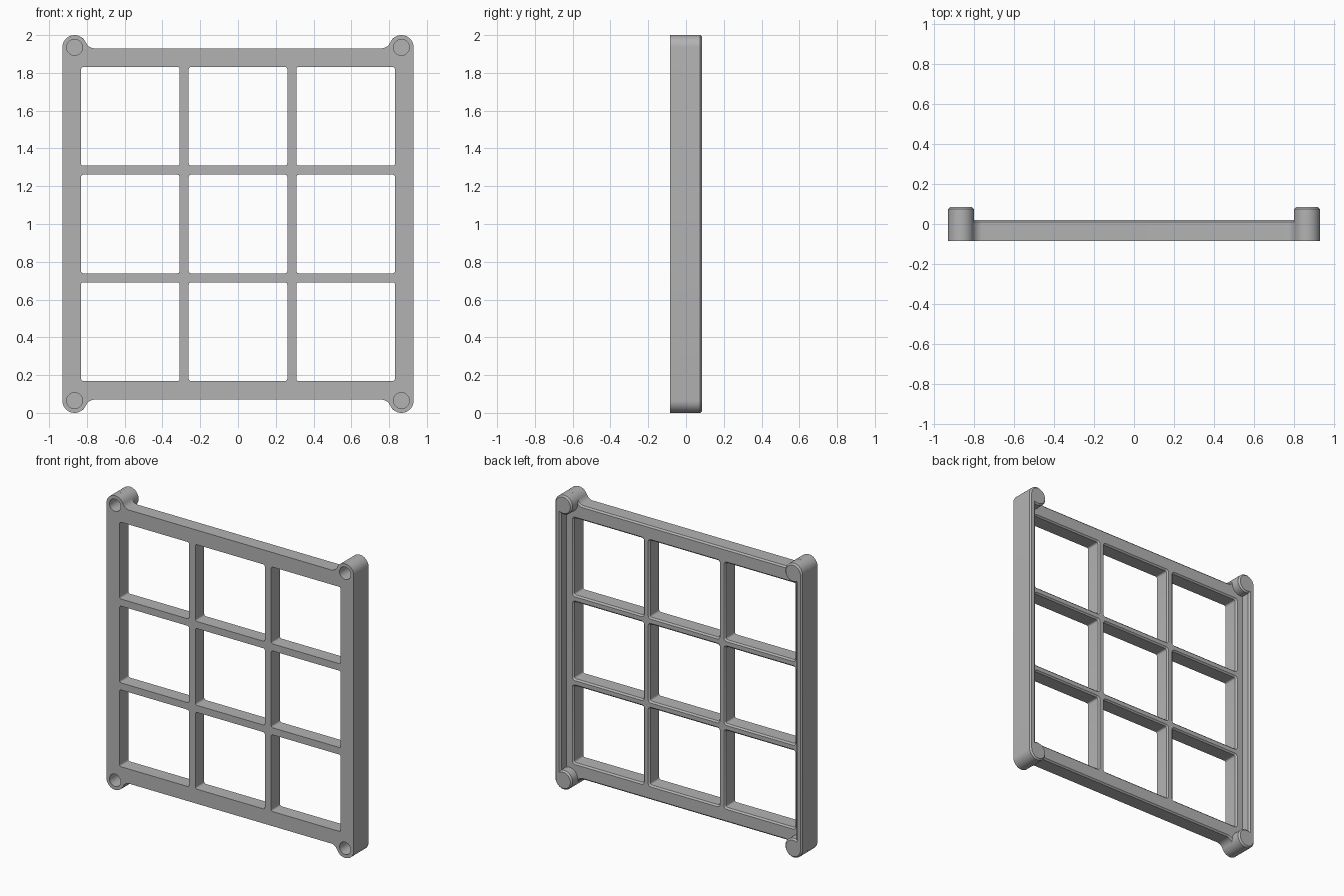
import bpy, bmesh, math
from mathutils import Vector

if "Cube" in bpy.data.objects:
    bpy.data.objects.remove(bpy.data.objects["Cube"])

grey = bpy.data.materials.new("plain grey")
grey.use_nodes = True
colour = (0.45, 0.45, 0.45, 1)
grey.diffuse_color = colour
grey.node_tree.nodes["Principled BSDF"].inputs["Base Color"].default_value = colour

FRONT, MID, BACK, CH = -0.085, 0.02, 0.085, 0.01
BX, BZ, BR = 0.865, 0.935, 0.065          # corner boss centre (from middle) and radius


def arc(cx, cz, r, a0, a1, n):
    return [Vector((cx + r * math.cos(a0 + (a1 - a0) * i / n),
                    cz + r * math.sin(a0 + (a1 - a0) * i / n))) for i in range(n + 1)]


def inset(pts, d):
    """Move a counter-clockwise outline inwards by d."""
    out = []
    for i, p in enumerate(pts):
        a = (p - pts[i - 1]).normalized()
        b = (pts[(i + 1) % len(pts)] - p).normalized()
        na, nb = Vector((-a.y, a.x)), Vector((-b.y, b.x))
        out.append(p + (na + nb) * d / (1 + na.dot(nb)))
    return out


def prism(name, pts, levels):
    """Stack an x-z outline along y; levels are (y, inset) pairs."""
    bm = bmesh.new()
    rings = [[bm.verts.new((p.x, y, p.y + 1)) for p in inset(pts, d)] for y, d in levels]
    for lo, hi in zip(rings, rings[1:]):
        for i in range(len(pts)):
            bm.faces.new((lo[i - 1], lo[i], hi[i], hi[i - 1]))
    bm.faces.new(rings[0])
    bm.faces.new(rings[-1])
    bmesh.ops.recalc_face_normals(bm, faces=bm.faces)
    mesh = bpy.data.meshes.new(name)
    bm.to_mesh(mesh)
    bm.free()
    mesh.materials.append(grey)
    ob = bpy.data.objects.new(name, mesh)
    bpy.context.collection.objects.link(ob)
    return ob


def combine(target, other, operation):
    mod = target.modifiers.new("combine", "BOOLEAN")
    mod.operation, mod.solver, mod.object = operation, "EXACT", other
    bpy.context.view_layer.objects.active = target
    bpy.ops.object.modifier_apply(modifier=mod.name)
    bpy.data.objects.remove(other)


# Front plate: rounded corner ears blended into the top and bottom edges
RF, EDGE = 0.05, 0.93
fx = BX - math.sqrt((BR + RF) ** 2 - (EDGE + RF - BZ) ** 2)
touch = math.atan2(EDGE + RF - BZ, fx - BX)
quarter = arc(BX, BZ, BR, 0, touch, 16)
quarter += arc(fx, EDGE + RF, RF, touch - math.pi, -math.pi / 2, 8)[1:]
half = quarter + [Vector((-p.x, p.y)) for p in reversed(quarter)]
outline = half + [-p for p in half]
frame = prism("window_frame", outline, [(FRONT, 0), (MID - CH, 0), (MID, CH)])

# Side rails with a full-depth boss at each end
LIP = 0.885
a_in = -math.acos((LIP - BX) / BR) + 2 * math.pi
top = arc(BX, BZ, BR, 0, a_in, 28)
rail = top + [Vector((p.x, -p.y)) for p in reversed(top)]
mirrored = [Vector((-p.x, p.y)) for p in reversed(rail)]
levels = [(-0.03, 0), (BACK - CH, 0), (BACK, CH)]
for name, pts in (("left_rail", rail), ("right_rail", mirrored)):
    combine(frame, prism(name, pts, levels), "UNION")

# Nine pane openings, flared at the back
W, PITCH, R = 0.261, 0.57, 0.012
for col in (-1, 0, 1):
    for row in (-1, 0, 1):
        pane = []
        for k, (sx, sz) in enumerate(((1, 1), (-1, 1), (-1, -1), (1, -1))):
            a = k * math.pi / 2
            pane += arc(col * PITCH + sx * (W - R), row * PITCH + sz * (W - R), R, a, a + math.pi / 2, 4)
        cutter = prism("pane_cutter", pane, [(FRONT - 0.1, 0), (MID - CH, 0), (MID, -CH), (MID + 0.005, -CH)])
        combine(frame, cutter, "DIFFERENCE")

# Round pockets in the front of the bosses
for sx in (-1, 1):
    for sz in (-1, 1):
        hole = arc(sx * BX, sz * BZ, 0.042, 0, 2 * math.pi, 32)[:-1]
        combine(frame, prism("pocket_cutter", hole, [(FRONT - 0.1, 0), (0.03, 0)]), "DIFFERENCE")

bpy.ops.object.select_all(action="DESELECT")
frame.select_set(True)
bpy.context.view_layer.objects.active = frame
bpy.ops.object.shade_smooth_by_angle(angle=math.radians(30))
